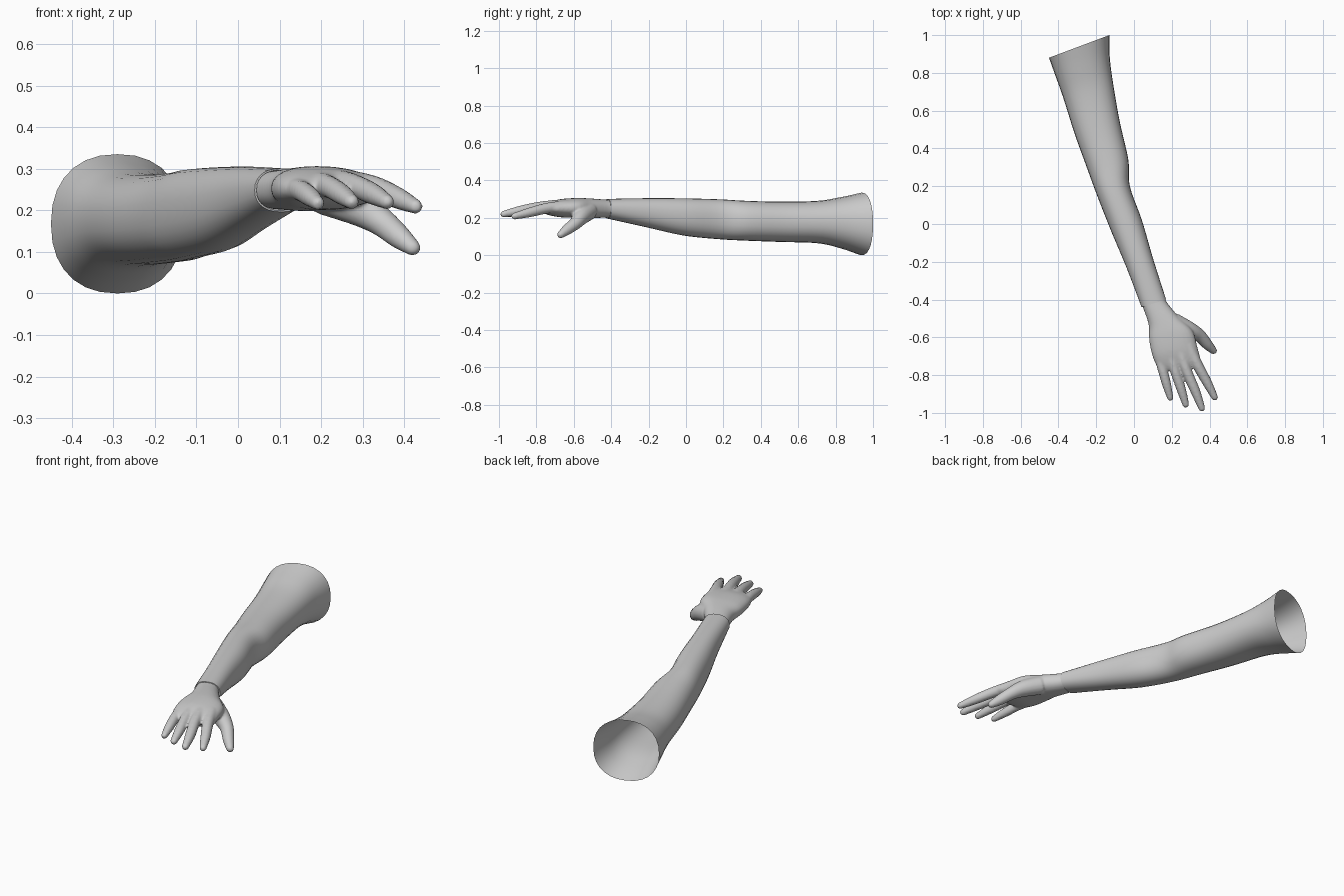
import bpy, bmesh, math
from mathutils import Vector

if "Cube" in bpy.data.objects:
    bpy.data.objects.remove(bpy.data.objects["Cube"])

grey = bpy.data.materials.new("light grey")
grey.diffuse_color = (0.6, 0.6, 0.6, 1)
grey.use_nodes = True
grey.node_tree.nodes["Principled BSDF"].inputs["Base Color"].default_value = grey.diffuse_color


def spline(rows, steps):
    """Catmull-Rom interpolation through rows of numbers."""
    rows = [Vector(r) for r in rows]
    out = []
    for i in range(len(rows) - 1):
        a, b, c, d = rows[max(i - 1, 0)], rows[i], rows[i + 1], rows[min(i + 2, len(rows) - 1)]
        for k in range(steps):
            t = k / steps
            out.append(0.5 * (2 * b + (c - a) * t + (2 * a - 5 * b + 4 * c - d) * t * t
                              + (3 * b - a - 3 * c + d) * t ** 3))
    return out + [rows[-1]]


def skin(bm, rings, caps):
    """Join consecutive rings of points with quads."""
    vs = [[bm.verts.new(p) for p in r] for r in rings]
    n = len(vs[0])
    faces = []
    for a, b in zip(vs, vs[1:]):
        for i in range(n):
            j = (i + 1) % n
            faces.append(bm.faces.new((a[i], a[j], b[j], b[i])))
    if caps:
        faces += [bm.faces.new(vs[0][::-1]), bm.faces.new(vs[-1])]
    bmesh.ops.recalc_face_normals(bm, faces=faces)


def section(row, n=28, power=0.88):
    """Upright rounded section: left xy, right xy, bottom z, top z."""
    xl, yl, xr, yr, zb, zt = row
    pts = []
    for i in range(n):
        a = 2 * math.pi * i / n
        c, s = math.cos(a), math.sin(a)
        u = 0.5 + 0.5 * math.copysign(abs(c) ** power, c)
        w = 0.5 + 0.5 * math.copysign(abs(s) ** power, s)
        pts.append(Vector((xl + (xr - xl) * u, yl + (yr - yl) * u, zb + (zt - zb) * w)))
    return pts


def digit(bm, path, n=16):
    """Tapered round finger with a domed tip; rows are x, y, z, radius."""
    rows = spline(path, 5)
    pos = [Vector(r[:3]) for r in rows]
    rad = [r[3] for r in rows]
    end = (pos[-1] - pos[-2]).normalized()
    last, r0 = pos[-1].copy(), rad[-1]
    for k in range(1, 5):
        a = k * math.pi / 2 / 4.4
        pos.append(last + end * r0 * math.sin(a))
        rad.append(r0 * math.cos(a))
    rings = []
    for i, p in enumerate(pos):
        d = (pos[min(i + 1, len(pos) - 1)] - pos[max(i - 1, 0)]).normalized()
        side = d.cross(Vector((0, 0, 1))).normalized()
        up = side.cross(d)
        rings.append([p + rad[i] * (math.cos(2 * math.pi * k / n) * side
                                    + math.sin(2 * math.pi * k / n) * up) for k in range(n)])
    skin(bm, rings, True)


def add(name, bm):
    me = bpy.data.meshes.new(name)
    bm.to_mesh(me)
    bm.free()
    ob = bpy.data.objects.new(name, me)
    bpy.context.collection.objects.link(ob)
    me.materials.append(grey)
    for p in me.polygons:
        p.use_smooth = True
    return ob


# Arm: open tube from the flared shoulder to the wrist
arm_rows = [
    (-.450, .880, -.130, 1.00, .000, .335),
    (-.418, .790, -.128, .880, .035, .312),
    (-.375, .670, -.110, .740, .064, .291),
    (-.315, .480, -.075, .540, .071, .286),
    (-.250, .300, -.030, .340, .078, .291),
    (-.195, .150, -.022, .200, .086, .299),
    (-.120, -.040, .042, .020, .105, .304),
    (-.040, -.230, .100, -.180, .148, .305),
    (.040, -.440, .170, -.400, .196, .301),
]
bm = bmesh.new()
rings = [section(r) for r in spline(arm_rows, 5)]
# thin rolled-in lip at the wrist
mid = sum(rings[-1], Vector()) / len(rings[-1])
rings.append([mid + (p - mid) * 0.93 for p in rings[-1]])
skin(bm, rings, False)
if sum(f.normal.dot(f.calc_center_median() - Vector((-.1, 0, .19))) for f in bm.faces) < 0:
    bmesh.ops.reverse_faces(bm, faces=bm.faces[:])
arm = add("arm", bm)
bpy.context.view_layer.objects.active = arm
arm.select_set(True)
bpy.ops.object.shade_smooth_by_angle(angle=math.radians(40))

# Hand: palm
bm = bmesh.new()
palm_rows = [
    (.034, -.410, .152, -.375, .203, .295),
    (.052, -.455, .178, -.420, .201, .298),
    (.078, -.535, .245, -.500, .198, .304),
    (.080, -.610, .310, -.565, .200, .306),
    (.095, -.690, .335, -.650, .203, .300),
    (.120, -.750, .350, -.710, .214, .285),
    (.150, -.775, .335, -.750, .228, .270),
]
skin(bm, [section(r) for r in spline(palm_rows, 4)], True)

# Hand: four fingers and the thumb
fingers = [
    [(.130, -.680, .250, .030), (.150, -.765, .248, .026), (.173, -.850, .233, .024), (.192, -.920, .217, .017)],
    [(.190, -.680, .262, .034), (.220, -.785, .256, .027), (.250, -.875, .238, .025), (.274, -.955, .220, .018)],
    [(.245, -.680, .264, .034), (.280, -.780, .259, .028), (.325, -.885, .239, .026), (.359, -.975, .220, .018)],
    [(.285, -.640, .260, .034), (.333, -.740, .252, .029), (.385, -.835, .229, .026), (.427, -.917, .209, .018)],
    [(.210, -.520, .238, .050), (.290, -.560, .207, .045), (.345, -.590, .172, .035),
     (.388, -.637, .136, .029), (.420, -.670, .110, .020)],
]
for path in fingers:
    digit(bm, path)
hand = add("hand", bm)

# Blend palm and fingers into one skin
m = hand.modifiers.new("blend", 'REMESH')
m.mode = 'VOXEL'
m.voxel_size = 0.006
m.use_smooth_shade = True
m = hand.modifiers.new("soften", 'SMOOTH')
m.factor = 0.5
m.iterations = 7
blended = bpy.data.meshes.new_from_object(hand.evaluated_get(bpy.context.evaluated_depsgraph_get()))
hand.modifiers.clear()

# Open the wrist end that sits inside the arm
bm = bmesh.new()
bm.from_mesh(blended)
bmesh.ops.bisect_plane(bm, geom=bm.verts[:] + bm.edges[:] + bm.faces[:],
                       plane_co=(.10, -.405, .25), plane_no=(-.28, .96, 0), clear_outer=True)
bm.to_mesh(blended)
bm.free()
blended.materials.clear()
blended.materials.append(grey)
hand.data = blended
for p in blended.polygons:
    p.use_smooth = True
    p.material_index = 0
